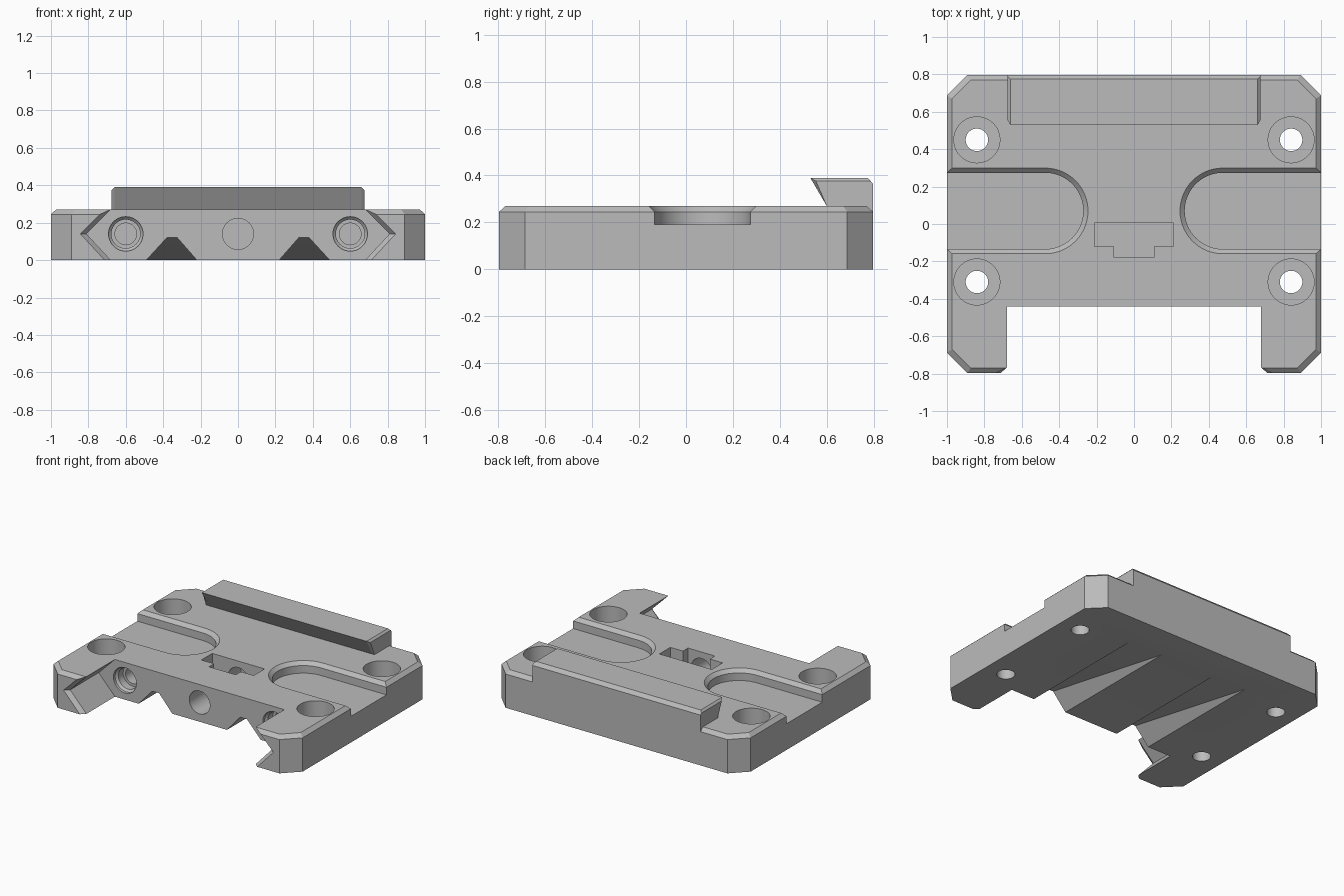
import bpy, bmesh
from math import cos, sin, pi, radians

if "Cube" in bpy.data.objects:
    bpy.data.objects.remove(bpy.data.objects["Cube"], do_unlink=True)

HALF_Y, TOP, RIM = 0.797, 0.27, 0.245
NOTCH_Y, BORE_Z = -0.44, 0.14

grey = bpy.data.materials.new("machined_grey")
grey.use_nodes = True
grey.diffuse_color = (0.5, 0.5, 0.5, 1)
grey.node_tree.nodes["Principled BSDF"].inputs["Base Color"].default_value = grey.diffuse_color


def make_object(name, bm):
    bmesh.ops.recalc_face_normals(bm, faces=bm.faces)
    mesh = bpy.data.meshes.new(name)
    bm.to_mesh(mesh)
    bm.free()
    mesh.materials.append(grey)
    obj = bpy.data.objects.new(name, mesh)
    bpy.context.collection.objects.link(obj)
    return obj


def loft(name, rings):
    """Skin a closed solid through rings with equal point counts."""
    bm = bmesh.new()
    rows = [[bm.verts.new(p) for p in ring] for ring in rings]
    n = len(rows[0])
    for a, b in zip(rows, rows[1:]):
        for i in range(n):
            j = (i + 1) % n
            bm.faces.new((a[i], a[j], b[j], b[i]))
    bm.faces.new(rows[0])
    bm.faces.new(rows[-1])
    return make_object(name, bm)


def turned(name, x, other, steps, axis="Z", sides=48):
    """Turned solid; steps are (position along axis, radius)."""
    rings = []
    for pos, r in steps:
        ring = []
        for i in range(sides):
            u, v = r * cos(2 * pi * i / sides), r * sin(2 * pi * i / sides)
            ring.append((x + u, other + v, pos) if axis == "Z" else (x + u, pos, other + v))
        rings.append(ring)
    return loft(name, rings)


def combine(target, tool, operation="DIFFERENCE"):
    mod = target.modifiers.new("combine", "BOOLEAN")
    mod.operation, mod.solver, mod.object = operation, "EXACT", tool
    tool.hide_render = True
    bpy.context.view_layer.objects.active = target
    bpy.ops.object.modifier_apply(modifier=mod.name)
    bpy.data.objects.remove(tool, do_unlink=True)


def octagon(z, inset):
    x, y, c = 1 - inset, HALF_Y - inset, 0.11 - 0.4 * inset
    return [(x, c - y, z), (x, y - c, z), (x - c, y, z), (c - x, y, z),
            (-x, y - c, z), (-x, c - y, z), (c - x, -y, z), (x - c, -y, z)]


# Main plate with clipped corners and chamfered rim
plate = loft("base_plate", [octagon(0, 0), octagon(RIM, 0), octagon(TOP, 0.027)])

# Rear ridge with an undercut front and chamfered ends
profile = [(0.6, 0.2), (0.6, TOP), (0.53, 0.39), (0.775, 0.39), (HALF_Y, 0.365), (HALF_Y, 0.2)]
ridge = loft("rear_ridge", [[(x, y, z) for y, z in profile] for x in (-0.675, 0.675)])
bm = bmesh.new()
bm.from_mesh(ridge.data)
ends = [e for e in bm.edges if abs(e.verts[0].co.x - e.verts[1].co.x) < 0.01
        and min(v.co.z for v in e.verts) > 0.25 and min(v.co.y for v in e.verts) < 0.7]
bmesh.ops.bevel(bm, geom=ends, offset=0.014, segments=1, affect="EDGES")
bm.to_mesh(ridge.data)
bm.free()
combine(plate, ridge, "UNION")


# Front dovetail notch with a flared mouth
def notch_ring(y, flare):
    half = [(0.68, -0.1), (0.68, 0), (0.81, BORE_Z), (0.68, TOP), (0.68, 0.5)]
    right = [(x + flare, y, z) for x, z in half]
    return right + [(-x, y, z) for x, y, z in reversed(right)]


combine(plate, loft("notch_cutter", [notch_ring(NOTCH_Y, 0), notch_ring(-0.767, 0),
                                     notch_ring(-0.827, 0.065)]))


# Round-ended side channels with chamfered lips
def channel_ring(side, r, z):
    cx, cy = 0.475, 0.07
    arc = [radians(90 + 180 * i / 32) for i in range(33)]
    pts = [(1.1, cy + r)] + [(cx + r * cos(a), cy + r * sin(a)) for a in arc] + [(1.1, cy - r)]
    return [(side * x, y, z) for x, y in pts]


for side in (-1, 1):
    combine(plate, loft("channel_cutter", [channel_ring(side, 0.204, 0.19),
                                           channel_ring(side, 0.204, RIM),
                                           channel_ring(side, 0.249, TOP + 0.02)]))
    # Counterbored mounting holes
    for y in (-0.31, 0.45):
        combine(plate, turned("mount_hole_cutter", side * 0.84, y,
                              [(-0.1, 0.06), (0.1, 0.06), (0.1, 0.123), (0.4, 0.123)]))
    # Stepped bores in the front wall
    combine(plate, turned("side_bore_cutter", side * 0.6, BORE_Z,
                          [(-0.5, 0.092), (-0.42, 0.092), (-0.405, 0.077), (-0.35, 0.077),
                           (-0.35, 0.058), (-0.2, 0.058)], axis="Y"))
    # Ramped grooves under the plate, fading out toward the rear
    bm = bmesh.new()
    for x, y, z in ((0.49, NOTCH_Y, 0), (0.38, NOTCH_Y, 0.12), (0.325, NOTCH_Y, 0.12),
                    (0.22, NOTCH_Y, 0), (0.49, 0.55, 0), (0.22, 0.55, 0)):
        bm.verts.new((side * x, y, z))
        if y == NOTCH_Y:
            bm.verts.new((side * x, y - 0.05, z))
        if z == 0:
            bm.verts.new((side * x, y, -0.05))
            bm.verts.new((side * x, min(y, -0.49) if y < 0 else y, -0.05))
    bmesh.ops.remove_doubles(bm, verts=bm.verts, dist=0.0001)
    hull = bmesh.ops.convex_hull(bm, input=bm.verts)
    loose = [v for v in bm.verts if not v.link_faces]
    bmesh.ops.delete(bm, geom=loose, context="VERTS")
    combine(plate, make_object("groove_cutter", bm))

# Centre bore and the T-shaped pocket it crosses
combine(plate, turned("centre_bore_cutter", 0, BORE_Z, [(-0.5, 0.083), (0.15, 0.083)], axis="Y"))
tee = [(0.21, 0.005), (0.21, -0.12), (0.108, -0.12), (0.108, -0.178)]
tee += [(-x, y) for x, y in reversed(tee)]
combine(plate, loft("pocket_cutter", [[(x, y, z) for x, y in tee] for z in (0.04, 0.4)]))

# Smooth bores, crisp machined edges
bpy.ops.object.select_all(action="DESELECT")
plate.select_set(True)
bpy.context.view_layer.objects.active = plate
bpy.ops.object.shade_smooth_by_angle(angle=radians(20))
